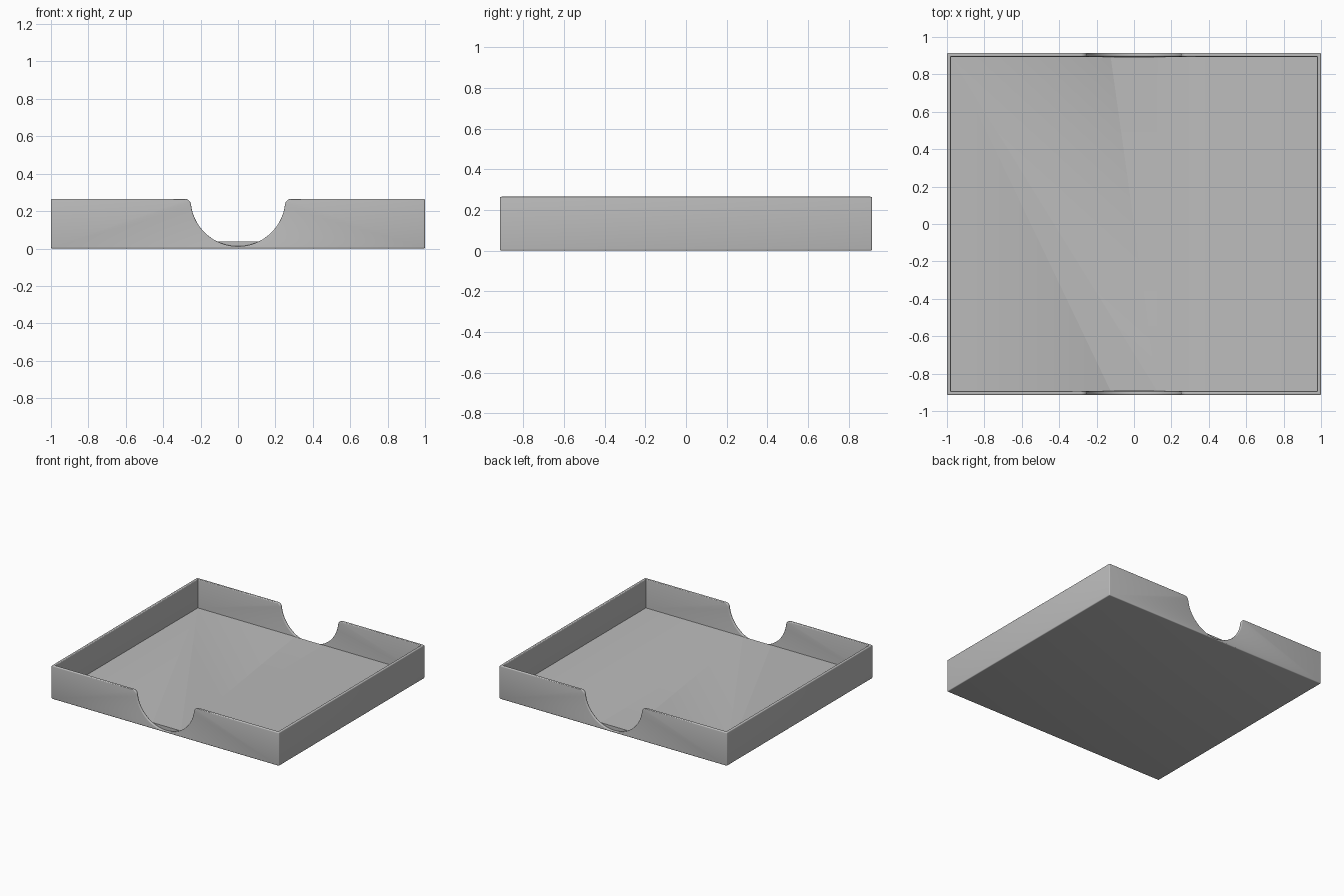
import bpy, bmesh, math

if "Cube" in bpy.data.objects:
    bpy.data.objects.remove(bpy.data.objects["Cube"])

HX, HY, H = 1.0, 0.915, 0.265      # half width, half depth, height
WALL, FLOOR, EDGE = 0.021, 0.037, 0.007
NOTCH_R, FILLET = 0.253, 0.035

grey = bpy.data.materials.new("Grey plastic")
grey.use_nodes = True
grey.diffuse_color = (0.5, 0.5, 0.5, 1)
grey.node_tree.nodes["Principled BSDF"].inputs["Base Color"].default_value = (0.5, 0.5, 0.5, 1)


def add_object(name, bm):
    bmesh.ops.recalc_face_normals(bm, faces=bm.faces[:])
    mesh = bpy.data.meshes.new(name)
    bm.to_mesh(mesh)
    bm.free()
    mesh.materials.append(grey)
    obj = bpy.data.objects.new(name, mesh)
    bpy.context.collection.objects.link(obj)
    return obj


def make_tray():
    """Open box with a sunken floor and rounded outer and rim edges."""
    bm = bmesh.new()
    bmesh.ops.create_cube(bm, size=1)
    for v in bm.verts:
        v.co = (v.co.x * 2 * HX, v.co.y * 2 * HY, (v.co.z + 0.5) * H)
    top = max(bm.faces, key=lambda f: f.calc_center_median().z)
    bmesh.ops.inset_region(bm, faces=[top], thickness=WALL, use_even_offset=True)
    top = min((f for f in bm.faces if f.normal.z > 0.9),
              key=lambda f: f.calc_center_median().xy.length - f.calc_area())
    floor = bmesh.ops.extrude_discrete_faces(bm, faces=[top])["faces"][0]
    for v in floor.verts:
        v.co.z = FLOOR
    inner = set(floor.verts)
    rim = set(v for e in bm.edges for v in e.verts
              if v not in inner and any(w in inner for w in e.verts))
    # round everything except the inner corners and the mitre lines of the rim
    edges = [e for e in bm.edges if not inner & set(e.verts)
             and len(rim & set(e.verts)) != 1]
    bmesh.ops.bevel(bm, geom=edges, offset=EDGE, segments=4, profile=0.5,
                    affect='EDGES', clamp_overlap=True)
    return add_object("tray", bm)


def notch_profile(d):
    """Half-round opening with flared top corners, grown outward by d."""
    fz = H - FILLET + 0.0005
    fx = math.sqrt((NOTCH_R + FILLET) ** 2 - (H - fz) ** 2)
    a = math.atan2(fz - H, fx)
    half = [(fx, H + 0.1)]
    f = FILLET - d
    for i in range(9):
        t = math.pi / 2 + (math.pi / 2 + a) * i / 8
        half.append((fx + f * math.cos(t), fz + f * math.sin(t)))
    for i in range(1, 25):
        t = a + (-math.pi / 2 - a) * i / 24
        half.append(((NOTCH_R + d) * math.cos(t), H + (NOTCH_R + d) * math.sin(t)))
    return half + [(-x, z) for x, z in half[-2::-1]]


def make_notch_cutter(side):
    """Loft through the wall that flares at both faces to leave rounded lips."""
    arc = [i * math.pi / 8 for i in range(5)]
    lip = [(EDGE * (1 - math.sin(t)), EDGE * (1 - math.cos(t))) for t in arc]
    # (depth into the wall, growth of the profile)
    steps = [(-0.03, EDGE)] + lip[::-1]
    steps += [(WALL - t, d) for t, d in lip] + [(WALL + 0.001, EDGE)]
    bm = bmesh.new()
    rings = [[bm.verts.new((x, side * (HY - t), z)) for x, z in notch_profile(d)]
             for t, d in steps]
    n = len(rings[0])
    for r, s in zip(rings, rings[1:]):
        for i in range(n):
            j = (i + 1) % n
            bm.faces.new((r[i], r[j], s[j], s[i]))
    bm.faces.new(rings[0])
    bm.faces.new(rings[-1][::-1])
    bmesh.ops.triangulate(bm, faces=bm.faces[:])
    cutter = add_object("notch_cutter", bm)
    cutter.hide_render = True
    return cutter


tray = make_tray()
bpy.ops.object.select_all(action='DESELECT')
bpy.context.view_layer.objects.active = tray
tray.select_set(True)

# finger notches in the front and back walls
for side in (-1, 1):
    cutter = make_notch_cutter(side)
    mod = tray.modifiers.new("notch", 'BOOLEAN')
    mod.operation = 'DIFFERENCE'
    mod.solver = 'EXACT'
    mod.object = cutter
    bpy.ops.object.modifier_apply(modifier=mod.name)
    bpy.data.objects.remove(cutter)

bpy.ops.object.shade_smooth_by_angle(angle=math.radians(35))
